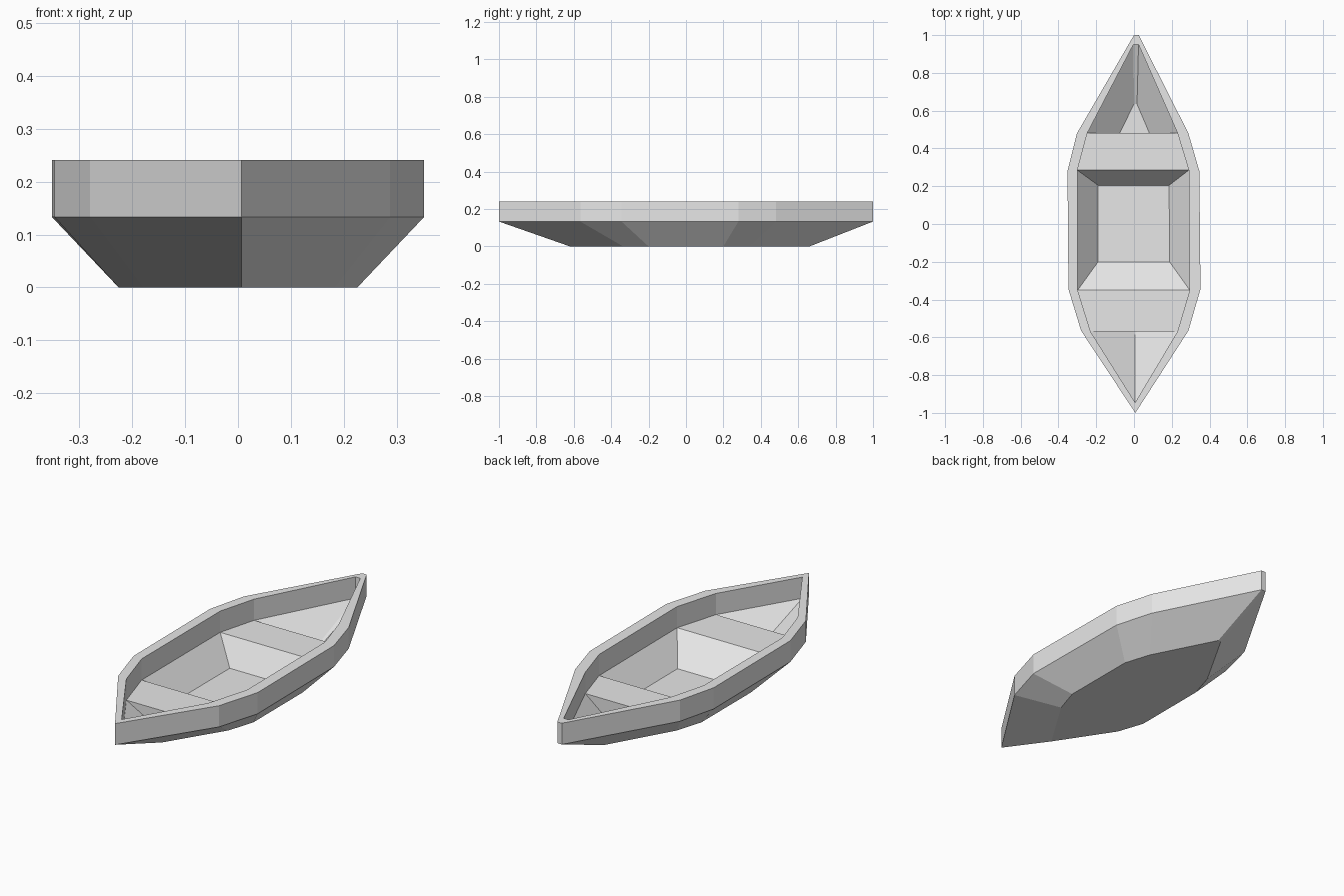
import bpy, bmesh

old = bpy.data.objects.get("Cube")
if old:
    bpy.data.objects.remove(old, do_unlink=True)

grey = bpy.data.materials.new("light_grey")
grey.use_nodes = True
grey.diffuse_color = (0.8, 0.8, 0.8, 1)
grey.node_tree.nodes["Principled BSDF"].inputs["Base Color"].default_value = (0.8, 0.8, 0.8, 1)

TOP, CHINE, FLOOR = 0.241, 0.133, 0.01


def finish(bm, name):
    bmesh.ops.recalc_face_normals(bm, faces=bm.faces[:])
    mesh = bpy.data.meshes.new(name)
    bm.to_mesh(mesh)
    bm.free()
    mesh.materials.append(grey)
    obj = bpy.data.objects.new(name, mesh)
    bpy.context.collection.objects.link(obj)
    return obj


def ring(bm, stations, z):
    """Closed loop from (y, left x, right x) stations; the first is a single bow point."""
    y0, x0, _ = stations[0]
    pts = [(x0, y0)] + [(p, y) for y, p, _ in stations[1:]]
    pts += [(m, y) for y, _, m in reversed(stations[1:])]
    return [bm.verts.new((x, y, z)) for x, y in pts]


# Plan outlines, bow to stern
outer = [(-1, 0.007, 0), (-0.565, 0.288, -0.28), (-0.345, 0.352, -0.347),
         (0.28, 0.346, -0.352), (0.48, 0.288, -0.302), (1, 0.025, 0.0)]
inner = [(-0.945, 0.006, 0), (-0.57, 0.23, -0.23), (-0.35, 0.295, -0.298),
         (0.285, 0.29, -0.30), (0.482, 0.23, -0.247), (0.95, 0.024, -0.003)]
keel = [(-0.62, 0.007, 0), (-0.336, 0.183, -0.18), (-0.2, 0.226, -0.226),
        (0.2, 0.225, -0.226), (0.336, 0.182, -0.185), (0.66, 0.016, 0.0)]
floor = [(-0.585, 0.006, 0), (-0.33, 0.15, -0.15), (-0.2, 0.188, -0.19),
         (0.205, 0.186, -0.19), (0.32, 0.15, -0.155), (0.635, 0.016, 0.0)]

# Hull: bottom, flared sides, upright side band, rim and inner skin
bm = bmesh.new()
rings = [ring(bm, s, z) for s, z in ((keel, 0), (outer, CHINE), (outer, TOP),
                                     (inner, TOP), (inner, CHINE), (floor, FLOOR))]
bm.faces.new(rings[0])
bm.faces.new(rings[-1])
for a, b in zip(rings, rings[1:]):
    for i in range(len(a)):
        j = (i + 1) % len(a)
        bm.faces.new((a[i], a[j], b[j], b[i]))
finish(bm, "hull")


# Solid seats: sloped towards the middle well, upright towards the ends
def seat(name, well, end, foot, half):
    bm = bmesh.new()
    for y, p, m in (inner[well], inner[end]):
        for x in (p, m):
            bm.verts.new((x, y, CHINE))
    y, p, m = floor[foot]
    for x, yy in ((p, y), (m, y), (half, inner[end][0]), (-half, inner[end][0])):
        bm.verts.new((x, yy, FLOOR))
    bmesh.ops.convex_hull(bm, input=bm.verts[:])
    bmesh.ops.dissolve_limit(bm, angle_limit=0.01, verts=bm.verts[:], edges=bm.edges[:])
    finish(bm, name)


seat("front_seat", 2, 1, 2, 0.01)
seat("back_seat", 3, 4, 3, 0.075)
